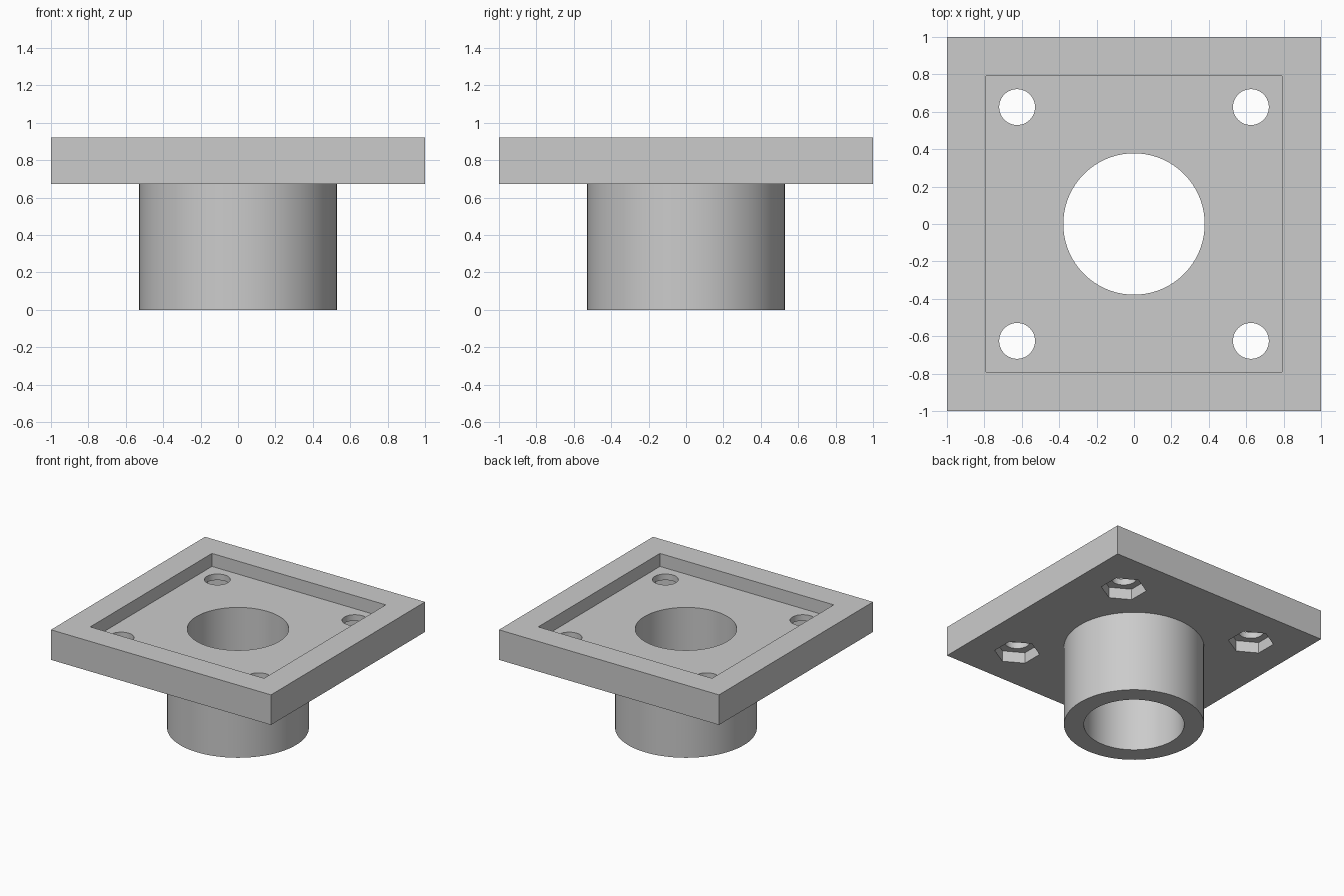
import bpy
import math

cube = bpy.data.objects.get("Cube")
if cube:
    bpy.data.objects.remove(cube, do_unlink=True)

PLATE_Z, TOP_Z, FLOOR_Z = 0.673, 0.92, 0.813
POCKET_TOP = PLATE_Z + 0.09
HOLE_POS = 0.625

grey = bpy.data.materials.new("plain grey")
grey.use_nodes = True
colour = (0.6, 0.6, 0.6, 1)
grey.diffuse_color = colour
grey.node_tree.nodes["Principled BSDF"].inputs["Base Color"].default_value = colour


def box(name, half, z0, z1):
    bpy.ops.mesh.primitive_cube_add(size=1, location=(0, 0, (z0 + z1) / 2))
    ob = bpy.context.object
    ob.name = name
    ob.scale = (2 * half, 2 * half, z1 - z0)
    bpy.ops.object.transform_apply(location=True, rotation=True, scale=True)
    ob.data.materials.append(grey)
    return ob


def prism(name, radius, z0, z1, sides, x=0, y=0):
    # Vertices of the six-sided prisms lie along the y axis
    bpy.ops.mesh.primitive_cylinder_add(vertices=sides, radius=radius, depth=z1 - z0,
                                        location=(x, y, (z0 + z1) / 2))
    ob = bpy.context.object
    ob.name = name
    bpy.ops.object.transform_apply(location=True, rotation=True, scale=True)
    ob.data.materials.append(grey)
    return ob


def combine(target, other, operation):
    mod = target.modifiers.new(other.name, 'BOOLEAN')
    mod.operation = operation
    mod.solver = 'EXACT'
    mod.object = other
    bpy.context.view_layer.objects.active = target
    bpy.ops.object.modifier_apply(modifier=mod.name)
    bpy.data.objects.remove(other, do_unlink=True)


# Square plate joined to the round collar below it
body = box("flanged_collar", 1, PLATE_Z, TOP_Z)
combine(body, prism("collar", 0.528, 0, PLATE_Z + 0.05, 96), 'UNION')

# Square recess in the top and central bore
combine(body, box("recess", 0.79, FLOOR_Z, TOP_Z + 0.1), 'DIFFERENCE')
combine(body, prism("bore", 0.378, -0.1, TOP_Z + 0.2, 96), 'DIFFERENCE')

# Corner bolt holes with hexagonal nut pockets underneath
for x in (-HOLE_POS, HOLE_POS):
    for y in (-HOLE_POS, HOLE_POS):
        combine(body, prism("nut_pocket", 0.172, PLATE_Z - 0.1, POCKET_TOP, 6, x, y), 'DIFFERENCE')
        combine(body, prism("bolt_hole", 0.096, PLATE_Z - 0.1, TOP_Z, 48, x, y), 'DIFFERENCE')

# Smooth round walls, crisp edges
bpy.ops.object.select_all(action='DESELECT')
body.select_set(True)
bpy.context.view_layer.objects.active = body
bpy.ops.object.shade_smooth_by_angle(angle=math.radians(30))
